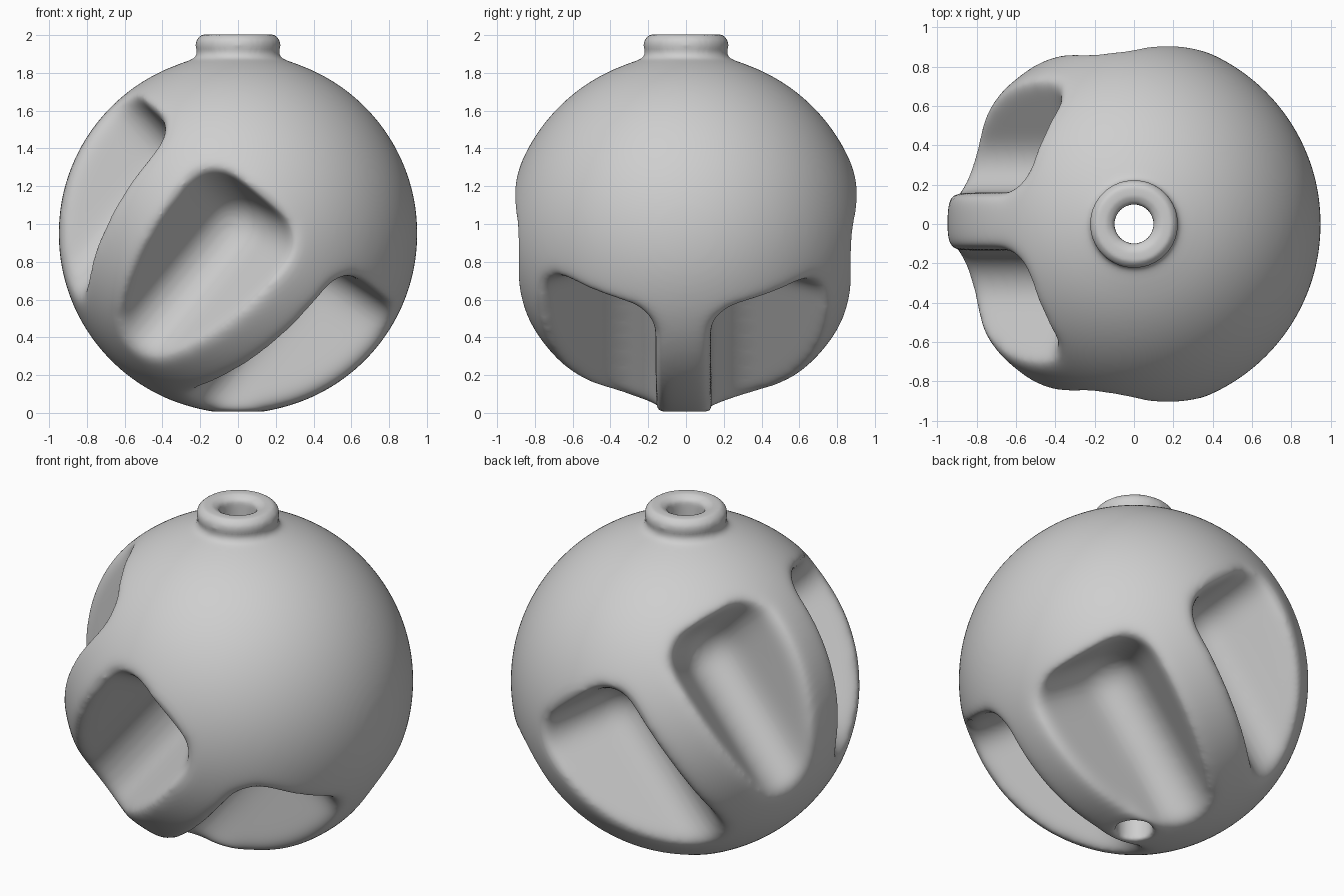
import bpy, bmesh
from math import sin, cos, pi, radians, asin, hypot
from mathutils import Matrix, Vector

cube = bpy.data.objects.get("Cube")
if cube:
    bpy.data.objects.remove(cube, do_unlink=True)

R = 0.952                          # ball radius, slightly reduced by softening
CENTRE = Vector((0, 0, 0.949))
POCKET_ORIGIN = Vector((-0.012, 0, 0.99))
TILT = radians(50.5)               # pocket axis above the x axis
TWIST = radians(1)
WEB = 0.147                        # half thickness of the webs
FILLET = 0.18                      # rounded bottom of each pocket
BORE = 0.1


def make_object(name, bm):
    bmesh.ops.recalc_face_normals(bm, faces=bm.faces)
    mesh = bpy.data.meshes.new(name)
    bm.to_mesh(mesh)
    bm.free()
    ob = bpy.data.objects.new(name, mesh)
    bpy.context.collection.objects.link(ob)
    return ob


def lathe(name, profile, steps=96):
    """Turn a closed (radius, z) outline around z."""
    bm = bmesh.new()
    verts = [bm.verts.new((r, 0, z)) for r, z in profile]
    edges = [bm.edges.new((v, verts[i - 1])) for i, v in enumerate(verts)]
    bmesh.ops.spin(bm, geom=verts + edges, cent=(0, 0, 0), axis=(0, 0, 1),
                   angle=2 * pi, steps=steps, use_merge=True)
    bmesh.ops.remove_doubles(bm, verts=bm.verts, dist=1e-5)
    return make_object(name, bm)


def add_pocket(bm, matrix):
    """Wedge with a rounded valley and a rounded, slightly leaning end."""
    centre = WEB / sin(pi / 6) + 2 * FILLET
    outer = 1.4
    half = (outer - 2 * WEB) * sin(pi / 6) / cos(pi / 6)
    outline = [(outer, half)]
    for i in range(13):
        a = radians(120 + 10 * i)
        outline.append((centre + FILLET * cos(a), FILLET * sin(a)))
    outline.append((outer, -half))

    part = bmesh.new()
    base = part.faces.new([part.verts.new((x, y, -1.4)) for x, y in outline])
    out = bmesh.ops.extrude_face_region(part, geom=[base], use_keep_orig=True)
    top = [g for g in out["geom"] if isinstance(g, bmesh.types.BMVert)]
    for v in top:
        v.co.z = 0.08 + 0.13 * v.co.x
    rim = [e for e in part.edges if all(v in top for v in e.verts)
           and min(v.co.x for v in e.verts) < outer - 0.01]
    bmesh.ops.recalc_face_normals(part, faces=part.faces)
    bmesh.ops.bevel(part, geom=rim, offset=0.16, segments=8, profile=0.5,
                    affect="EDGES", clamp_overlap=False)
    part.transform(matrix)
    temp = bpy.data.meshes.new("temp")
    part.to_mesh(temp)
    part.free()
    bm.from_mesh(temp)
    bpy.data.meshes.remove(temp)


def apply_modifiers(ob):
    bpy.context.view_layer.objects.active = ob
    for name in [m.name for m in ob.modifiers]:
        bpy.ops.object.modifier_apply(modifier=name)


# Ball, neck and bore as one turned outline
start, stop = asin(BORE / R), pi - asin(0.27 / R)
outline = []
for i in range(49):
    a = start + (stop - start) * i / 48
    outline.append((R * sin(a), CENTRE.z - R * cos(a)))
outline += [(0.24, 1.872), (0.22, 1.89), (0.216, 1.915), (0.226, 1.94),
            (0.221, 1.975), (0.194, 2.003), (0.14, 2.003), (BORE, 1.98)]
ball = lathe("ball_body", outline)

# Six pockets around the tilted axis
axis = Vector((cos(TILT), 0, sin(TILT)))
side = Vector((-sin(TILT), 0, cos(TILT)))
bm = bmesh.new()
for k in range(6):
    a = radians(30 + 60 * k) + TWIST
    radial = side * cos(a) + Vector((0, sin(a), 0))
    across = axis.cross(radial)
    turn = Matrix((radial, across, axis)).transposed().to_4x4()
    add_pocket(bm, Matrix.Translation(POCKET_ORIGIN) @ turn)
cutter = make_object("pocket_cutter", bm)
cutter.hide_render = True

# Cut the pockets and even out the mesh
cut = ball.modifiers.new("pockets", "BOOLEAN")
cut.operation, cut.solver, cut.object = "DIFFERENCE", "EXACT", cutter
remesh = ball.modifiers.new("even_mesh", "REMESH")
remesh.mode, remesh.voxel_size, remesh.use_smooth_shade = "VOXEL", 0.014, True
apply_modifiers(ball)
bpy.data.objects.remove(cutter, do_unlink=True)

# Round the pocket rims broadly, but keep the neck and bore crisp
rims = ball.vertex_groups.new(name="pocket_rims")
for v in ball.data.vertices:
    inner = 0.25 if v.co.z > 1.5 else 0.12
    weight = (hypot(v.co.x, v.co.y) - inner) / 0.1
    rims.add([v.index], max(0, min(1, weight)), "REPLACE")
broad = ball.modifiers.new("round_rims", "SMOOTH")
broad.factor, broad.iterations, broad.vertex_group = 0.5, 110, rims.name
soft = ball.modifiers.new("soft_edges", "SMOOTH")
soft.factor, soft.iterations = 0.5, 7
apply_modifiers(ball)

# Plain grey
grey = bpy.data.materials.new("mid_grey")
grey.use_nodes = True
colour = (0.62, 0.62, 0.62, 1)
grey.diffuse_color = colour
grey.node_tree.nodes["Principled BSDF"].inputs["Base Color"].default_value = colour
ball.data.materials.clear()
ball.data.materials.append(grey)
